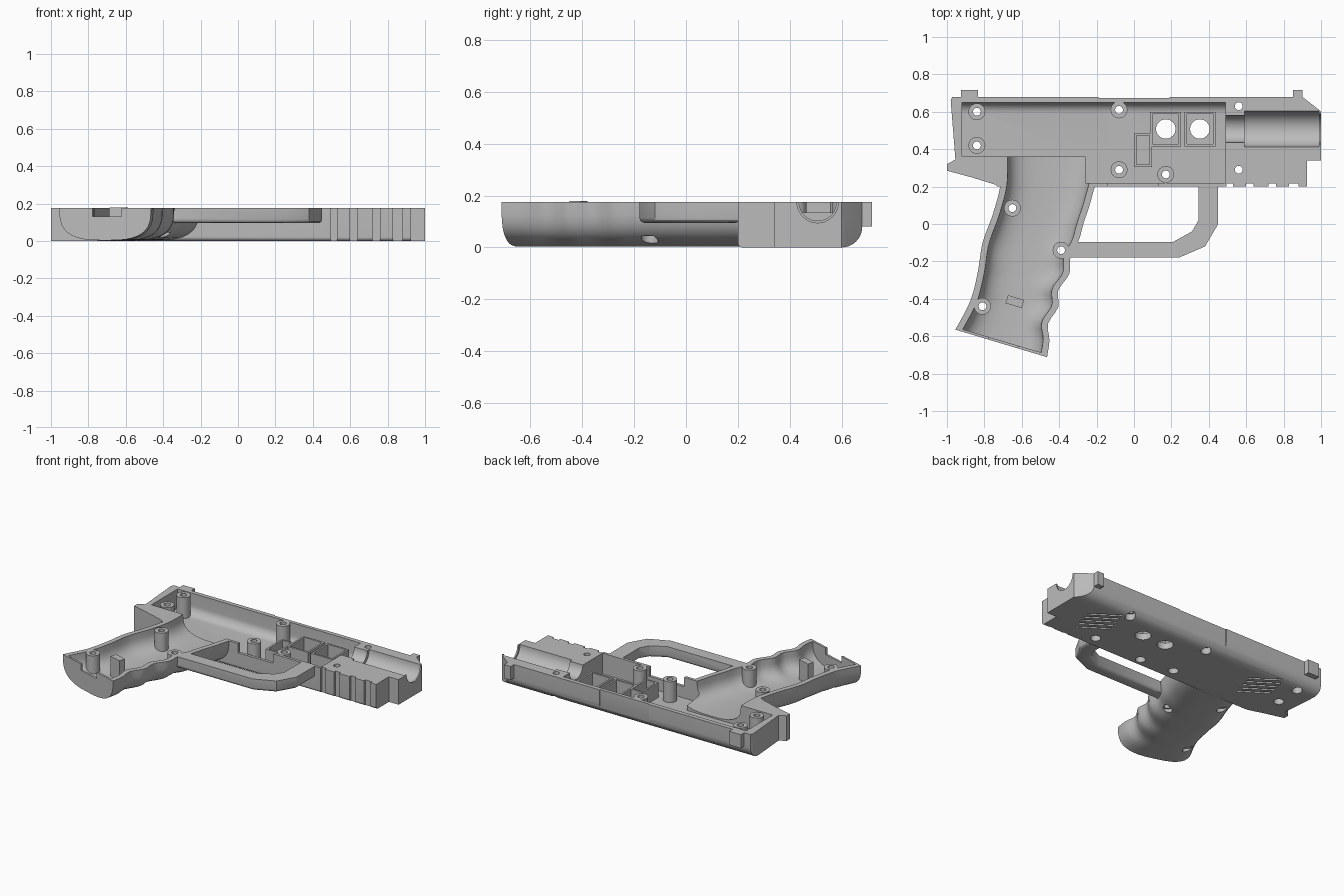
import bpy, bmesh, math
from mathutils import Vector

cube = bpy.data.objects.get("Cube")
if cube:
    bpy.data.objects.remove(cube)

grey = bpy.data.materials.new("matte_grey")
grey.use_nodes = True
grey.diffuse_color = (0.5, 0.5, 0.5, 1)
grey.node_tree.nodes["Principled BSDF"].inputs["Base Color"].default_value = (0.5, 0.5, 0.5, 1)

RIM = 0.175
OVER = 0.25   # cutters reach past the rim


def finish(name, bm):
    bmesh.ops.recalc_face_normals(bm, faces=bm.faces)
    mesh = bpy.data.meshes.new(name)
    bm.to_mesh(mesh)
    bm.free()
    mesh.materials.append(grey)
    ob = bpy.data.objects.new(name, mesh)
    bpy.context.collection.objects.link(ob)
    return ob


def loft(name, rings):
    bm = bmesh.new()
    rows = [[bm.verts.new(p) for p in ring] for ring in rings]
    n = len(rows[0])
    for a, b in zip(rows, rows[1:]):
        for i in range(n):
            j = (i + 1) % n
            bm.faces.new((a[i], a[j], b[j], b[i]))
    bm.faces.new(rows[0])
    bm.faces.new(rows[-1][::-1])
    return finish(name, bm)


def prism(name, pts, lo, hi, axis="z"):
    place = {"z": lambda p, h: (p[0], p[1], h), "x": lambda p, h: (h, p[0], p[1])}[axis]
    return loft(name, [[place(p, h) for p in pts] for h in (lo, hi)])


def box(name, x0, x1, y0, y1, z0, z1):
    return prism(name, [(x0, y0), (x1, y0), (x1, y1), (x0, y1)], z0, z1)


def circle(x, y, r, n=24):
    return [(x + r * math.cos(2 * math.pi * i / n), y + r * math.sin(2 * math.pi * i / n))
            for i in range(n)]


def slanted(x, y, length, width, angle):
    d = Vector((math.cos(angle), math.sin(angle))) * length / 2
    s = Vector((-math.sin(angle), math.cos(angle))) * width / 2
    c = Vector((x, y))
    return [c - d - s, c + d - s, c + d + s, c - d + s]


def boolean(target, tool, op="DIFFERENCE"):
    mod = target.modifiers.new("cut", "BOOLEAN")
    mod.operation, mod.object, mod.solver = op, tool, "EXACT"
    deps = bpy.context.evaluated_depsgraph_get()
    mesh = bpy.data.meshes.new_from_object(target.evaluated_get(deps))
    target.modifiers.clear()
    target.data = mesh
    bpy.data.objects.remove(tool)


def rounded_section(y0, y1, z0, z1, r0, r1, n=8):
    # Side section with a rounded lower corner at each end
    pts = [(y0, z1)]
    for cy, r, start in ((y0 + r0, r0, math.pi), (y1 - r1, r1, 1.5 * math.pi)):
        if r == 0:
            pts.append((cy, z0))
            continue
        for i in range(n + 1):
            a = start + i * math.pi / 2 / n
            pts.append((cy + r * math.cos(a), z0 + r + r * math.sin(a)))
    return pts + [(y1, z1)]


def spline(pts, t):
    # Smooth curve through evenly timed points
    f = t * (len(pts) - 1)
    i = min(int(f), len(pts) - 2)
    u = f - i
    p = [Vector(pts[max(0, min(len(pts) - 1, i + k))]) for k in (-1, 0, 1, 2)]
    return 0.5 * (2 * p[1] + (p[2] - p[0]) * u + (2 * p[0] - 5 * p[1] + 4 * p[2] - p[3]) * u * u
                  + (3 * p[1] - p[0] - 3 * p[2] + p[3]) * u ** 3)


# Upper body: plan outline trimmed to a rounded section
outline = [(-0.965, 0.7), (0.874, 0.7), (0.99, 0.61), (1, 0.6), (1, 0.34), (0.925, 0.34),
           (0.925, 0.19)]
for x0, x1 in ((0.88, 0.83), (0.76, 0.72), (0.64, 0.6), (0.53, 0.495)):
    outline += [(x0, 0.19), (x0, 0.217), (x1, 0.217), (x1, 0.19)]
outline += [(-0.72, 0.19), (-0.74, 0.21), (-0.87, 0.25), (-1, 0.285), (-1, 0.32),
            (-0.955, 0.345), (-0.98, 0.66)]
shell = prism("half_shell", outline, 0, RIM)
boolean(shell, prism("section", rounded_section(0.2, 0.68, 0, OVER, 0.02, 0.08), -1.1, 1.1, "x"),
        "INTERSECT")

# Grip edges: back of the hand and finger waves
back_edge = [(-0.71, 0.36), (-0.715, 0.206), (-0.755, 0.052), (-0.81, -0.102),
             (-0.835, -0.256), (-0.875, -0.41), (-0.955, -0.565)]
finger_x = [-0.17, -0.19, -0.215, -0.24, -0.27, -0.295, -0.34, -0.345, -0.405, -0.405,
            -0.46, -0.452, -0.465]
front_edge = [(x, 0.36 - i * 1.072 / 12) for i, x in enumerate(finger_x)]


def grip_ring(t, inset, floor, lift, n=20):
    a, b = spline(back_edge, t), spline(front_edge, t)
    mid, half = (a + b) / 2, (b - a) / 2
    half *= 1 - inset / half.length
    ring = []
    for i in range(n + 1):
        ang = math.pi * i / n
        c, s = math.cos(ang), max(0, math.sin(ang))
        p = mid + half * math.copysign(abs(c) ** 0.667, c)
        ring.append((p.x, p.y, RIM - (RIM - floor) * s ** 0.667))
    if lift:
        ring = [(ring[0][0], ring[0][1], OVER)] + ring + [(ring[-1][0], ring[-1][1], OVER)]
    return ring


STEPS = 36
grip = loft("grip", [grip_ring(i / STEPS, 0, 0.003, False) for i in range(STEPS + 1)])
boolean(shell, grip, "UNION")

# Trigger guard with softened lower edges
guard = prism("guard", [(0.45, 0.21), (0.45, 0), (0.38, -0.12), (0.24, -0.18), (-0.355, -0.18),
                        (-0.315, -0.095), (0.21, -0.095), (0.31, -0.04), (0.345, 0.02),
                        (0.345, 0.21)], 0.095, RIM)
bm = bmesh.new()
bm.from_mesh(guard.data)
low = [e for e in bm.edges if all(v.co.z < 0.1 for v in e.verts)]
bmesh.ops.bevel(bm, geom=low, offset=0.02, segments=3, profile=0.5, affect="EDGES")
bm.to_mesh(guard.data)
bm.free()
boolean(shell, guard, "UNION")

# Hollow: body chamber plus grip chamber, less the posts and trays left standing
hollow = prism("hollow", rounded_section(0.22, 0.65, 0.03, OVER, 0, 0.06), -0.26, 0.49, "x")
boolean(hollow, prism("rear", rounded_section(0.36, 0.65, 0.03, OVER, 0, 0.06), -0.92, -0.2, "x"),
        "UNION")
rings = [grip_ring(0.98 * i / STEPS, 0.035, 0.04, True) for i in range(STEPS + 1)]
rings.insert(0, [(x, y + 0.05, z) for x, y, z in rings[0]])
boolean(hollow, loft("grip_hollow", rings), "UNION")

posts = [(-0.84, 0.6), (-0.84, 0.42), (-0.08, 0.61), (-0.08, 0.29), (0.17, 0.265),
         (-0.65, 0.085), (-0.39, -0.14), (-0.81, -0.44)]
for x, y in posts:
    boolean(hollow, prism("post", circle(x, y, 0.045), -0.05, 0.3))
trays = [(0.0, 0.095, 0.305, 0.485), (0.085, 0.25, 0.415, 0.6), (0.27, 0.435, 0.415, 0.6)]
for x0, x1, y0, y1 in trays:
    boolean(hollow, box("tray", x0, x1, y0, y1, -0.05, 0.135))
boolean(shell, hollow)

# Tray pockets and the two round windows
for x0, x1, y0, y1 in trays:
    w = 0.013
    boolean(shell, box("pocket", x0 + w, x1 - w, y0 + w, y1 - w, 0.045, OVER))
for x in (0.17, 0.352):
    boolean(shell, prism("window", circle(x, 0.508, 0.052, 32), -0.05, 0.1))

# Screw holes with wide outer recesses
for x, y in posts + [(0.56, 0.63), (0.56, 0.29)]:
    boolean(shell, prism("hole", circle(x, y, 0.021, 16), -0.05, OVER))
    boolean(shell, prism("recess", circle(x, y, 0.033, 20), -0.05, 0.045))

# Barrel channel, stepped along its length
for r, x0, x1 in ((0.072, 0.45, 0.62), (0.095, 0.59, 0.99), (0.08, 0.95, 1.05)):
    boolean(shell, prism("channel", circle(0.508, RIM, r, 40), x0, x1, "x"))

# Trigger opening, grip base notch and shallow port panel
boolean(shell, box("trigger_slot", -0.14, 0.13, 0.15, 0.23, 0.11, OVER))
boolean(shell, prism("base_notch", slanted(-0.7, -0.64, 0.16, 0.08, -0.288), 0.13, OVER))
boolean(shell, box("port", -0.19, 0.19, 0.674, 0.75, -0.05, OVER))

# Outer gripping grooves, front and rear
for cx, cy in ((0.68, 0.47), (-0.62, 0.5)):
    for k in range(-2, 3):
        boolean(shell, prism("groove", slanted(cx + 0.012 * k, cy + 0.043 * k, 0.22, 0.016,
                                               math.radians(146)), -0.05, 0.012))

# Sights and the locating block inside the grip
box("rear_sight", -0.925, -0.835, 0.66, 0.717, 0.08, RIM)
box("front_sight", 0.85, 0.9, 0.66, 0.717, 0.08, RIM)
prism("grip_block", slanted(-0.637, -0.415, 0.09, 0.045, -0.288), 0.02, 0.18)

bpy.ops.object.select_all(action="DESELECT")
shell.select_set(True)
bpy.context.view_layer.objects.active = shell
bpy.ops.object.shade_smooth_by_angle(angle=math.radians(30))
